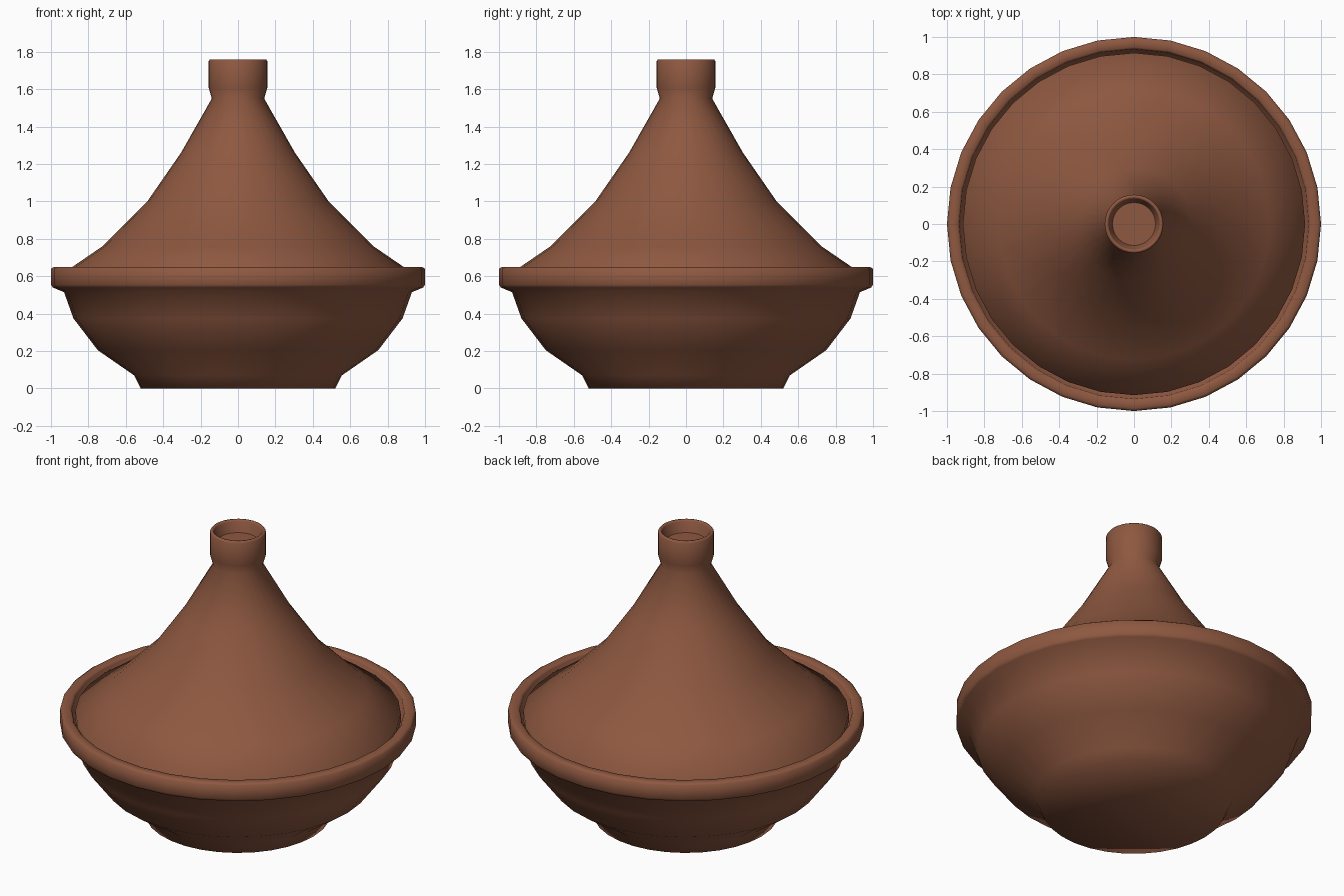
import bpy
import bmesh
import math
from mathutils import Matrix, Vector

cube = bpy.data.objects.get("Cube")
if cube:
    bpy.data.objects.remove(cube)

SIDES = 32

# Single clay colour
clay = bpy.data.materials.new("terracotta_clay")
clay.use_nodes = True
colour = (0.27, 0.098, 0.052, 1)
clay.diffuse_color = colour
bsdf = clay.node_tree.nodes["Principled BSDF"]
bsdf.inputs["Base Color"].default_value = colour
bsdf.inputs["Roughness"].default_value = 0.8


def lathe(name, profile):
    """Spin a closed (radius, height) profile around z."""
    bm = bmesh.new()
    verts = [bm.verts.new((r, 0, z)) for r, z in profile]
    edges = [bm.edges.new(pair) for pair in zip(verts, verts[1:])]
    bmesh.ops.spin(bm, geom=verts + edges, cent=(0, 0, 0), axis=(0, 0, 1),
                   angle=math.tau, steps=SIDES, use_duplicate=False)
    bmesh.ops.remove_doubles(bm, verts=bm.verts, dist=0.0005)
    bmesh.ops.recalc_face_normals(bm, faces=bm.faces)
    mesh = bpy.data.meshes.new(name)
    bm.to_mesh(mesh)
    bm.free()
    mesh.materials.append(clay)
    obj = bpy.data.objects.new(name, mesh)
    bpy.context.collection.objects.link(obj)
    bpy.ops.object.select_all(action="DESELECT")
    obj.select_set(True)
    bpy.context.view_layer.objects.active = obj
    bpy.ops.object.shade_smooth_by_angle(angle=math.radians(66))
    return obj


# Bowl: foot, belly, flared rim, inner ledge and hollow
lathe("bowl", [
    (0, 0), (0.52, 0), (0.555, 0.07), (0.75, 0.205), (0.88, 0.375),
    (0.93, 0.515), (0.99, 0.54), (1.0, 0.555), (1.0, 0.64), (0.985, 0.65),
    (0.945, 0.65), (0.935, 0.64), (0.925, 0.57), (0.86, 0.54),
    (0.8, 0.38), (0.68, 0.24), (0.5, 0.12), (0, 0.1)])

# Lid: flared cone, neck and cupped knob, hollow underneath
lathe("lid", [
    (0, 1.69), (0.115, 1.69), (0.135, 1.75), (0.14, 1.76), (0.15, 1.76),
    (0.157, 1.75), (0.157, 1.61), (0.14, 1.55), (0.305, 1.26), (0.485, 1.0),
    (0.725, 0.76), (0.915, 0.63), (0.915, 0.58), (0.85, 0.6),
    (0.68, 0.72), (0.44, 0.95), (0.26, 1.22), (0.1, 1.5), (0, 1.52)])
